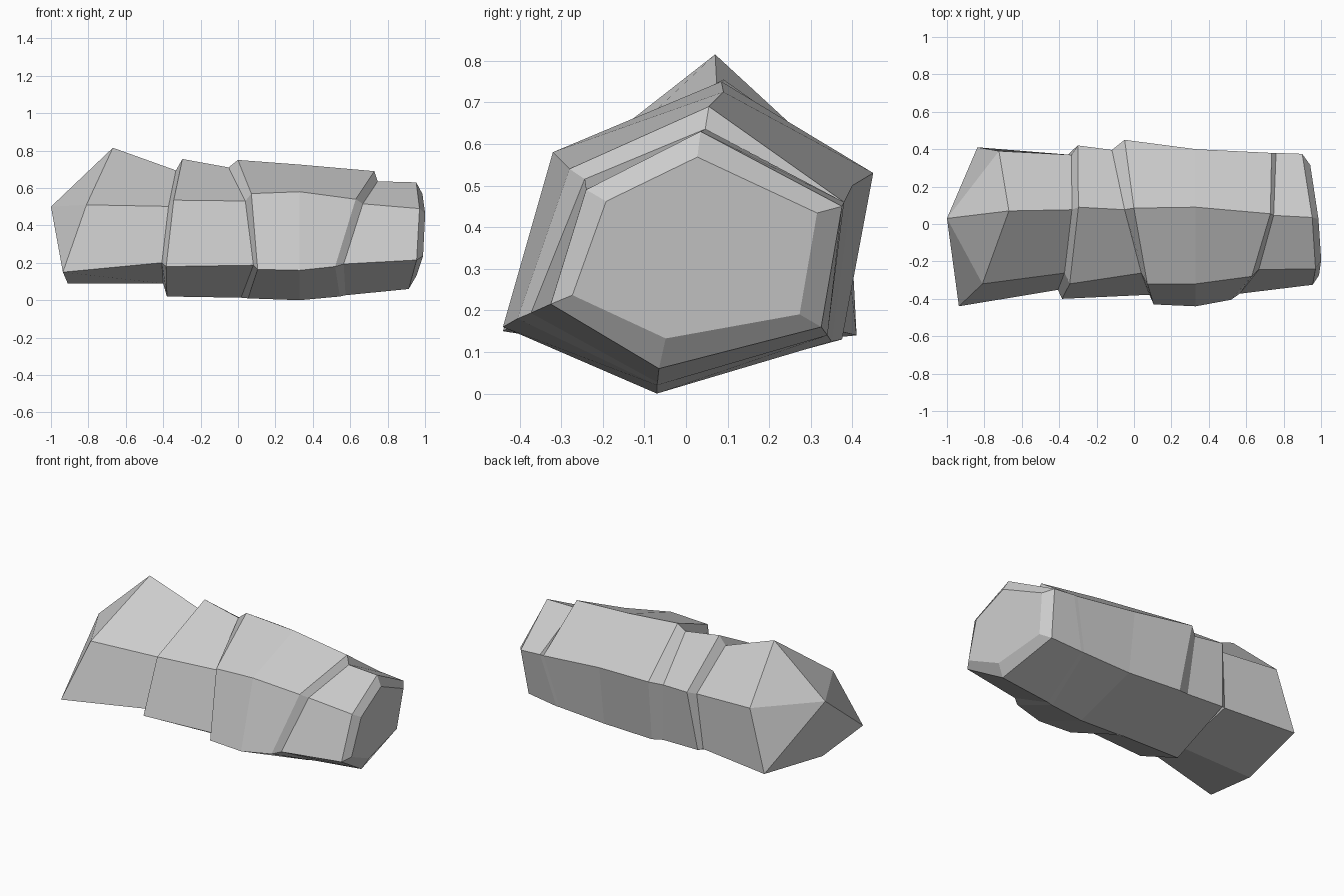
import bpy
import bmesh
from mathutils import Vector

default_cube = bpy.data.objects.get("Cube")
if default_cube:
    bpy.data.objects.remove(default_cube, do_unlink=True)

AXIS = Vector((0, 0.35))  # y, z of the long axis


def slanted_ring(section, plane):
    """Lay a (y, z) section on the slanted plane x = a + b*y + c*z."""
    a, b, c = plane
    return [Vector((a + b * y + c * z, y, z)) for y, z in section]


def recessed(section, amounts):
    """Pull each corner of a section towards the axis by its own factor."""
    return [AXIS + (Vector(corner) - AXIS) * k for corner, k in zip(section, amounts)]


def bridge(bm, ring_a, ring_b):
    """Join two rings of vertices with a band of faces."""
    count = len(ring_a)
    for i in range(count):
        j = (i + 1) % count
        bm.faces.new((ring_a[i], ring_a[j], ring_b[j], ring_b[i]))


# Six-sided sections; corner order: top, front upper, front lower, bottom, back lower, back upper
butt = [(.07, .815), (-.32, .51), (-.44, .15), (-.07, .09), (.41, .14), (.39, .52)]
collar = [(.09, .755), (-.32, .535), (-.4, .18), (-.07, .02), (.37, .145), (.42, .52)]
shoulder = [(.085, .75), (-.32, .57), (-.43, .165), (-.07, .01), (.375, .13), (.45, .53)]
belly = [(.09, .725), (-.32, .58), (-.44, .16), (-.07, 0), (.35, .125), (.4, .5)]
lip = [(.055, .69), (-.28, .54), (-.405, .18), (-.07, .02), (.34, .14), (.38, .46)]
nose = [(.035, .63), (-.24, .49), (-.325, .215), (-.065, .06), (.325, .16), (.375, .45)]

# Ledges step in where one layer of stone meets the next
collar_ledge = recessed(collar, (.85, .82, .88, .79, .96, .88))
shoulder_ledge = recessed(shoulder, (.9, .82, .88, .99, .96, .88))
lip_ledge = recessed(lip, (.84, .87, .92, .98, 1, 1))
nose_inset = recessed(nose, (.78, .8, .84, .75, .84, .84))

layers = [
    slanted_ring(butt, (-.93, .12, .31)),
    slanted_ring(collar_ledge, (-.406, .06, .1)),
    slanted_ring(collar, (-.378, .06, .1)),
    slanted_ring(shoulder_ledge, (0, -.24, -.045)),
    slanted_ring(shoulder, (.043, -.16, -.04)),
    slanted_ring(belly, (.33, 0, 0)),
    slanted_ring(lip, (.553, .19, .24)),
    slanted_ring(lip_ledge, (.58, .17, .25)),
    slanted_ring(nose, (.9, -.11, .09)),
    slanted_ring(nose_inset, (.938, -.11, .09)),
]

# Skin the layers
bm = bmesh.new()
rings = [[bm.verts.new(point) for point in layer] for layer in layers]
for ring_a, ring_b in zip(rings, rings[1:]):
    bridge(bm, ring_a, ring_b)

# Pointed left-hand end, flat right-hand end split along its crease
tip = bm.verts.new((-1, .03, .5))
for i, vert in enumerate(rings[0]):
    bm.faces.new((tip, rings[0][(i + 1) % len(rings[0])], vert))
top, front_up, front_low, bottom, back_low, back_up = rings[-1]
bm.faces.new((top, front_up, front_low, bottom))
bm.faces.new((top, bottom, back_low, back_up))
bmesh.ops.recalc_face_normals(bm, faces=bm.faces)

mesh = bpy.data.meshes.new("rock")
bm.to_mesh(mesh)
bm.free()
rock = bpy.data.objects.new("rock", mesh)
bpy.context.collection.objects.link(rock)

# Plain grey stone
stone = bpy.data.materials.new("grey_stone")
stone.use_nodes = True
colour = (.6, .6, .6, 1)
stone.diffuse_color = colour
stone.node_tree.nodes["Principled BSDF"].inputs["Base Color"].default_value = colour
mesh.materials.append(stone)
